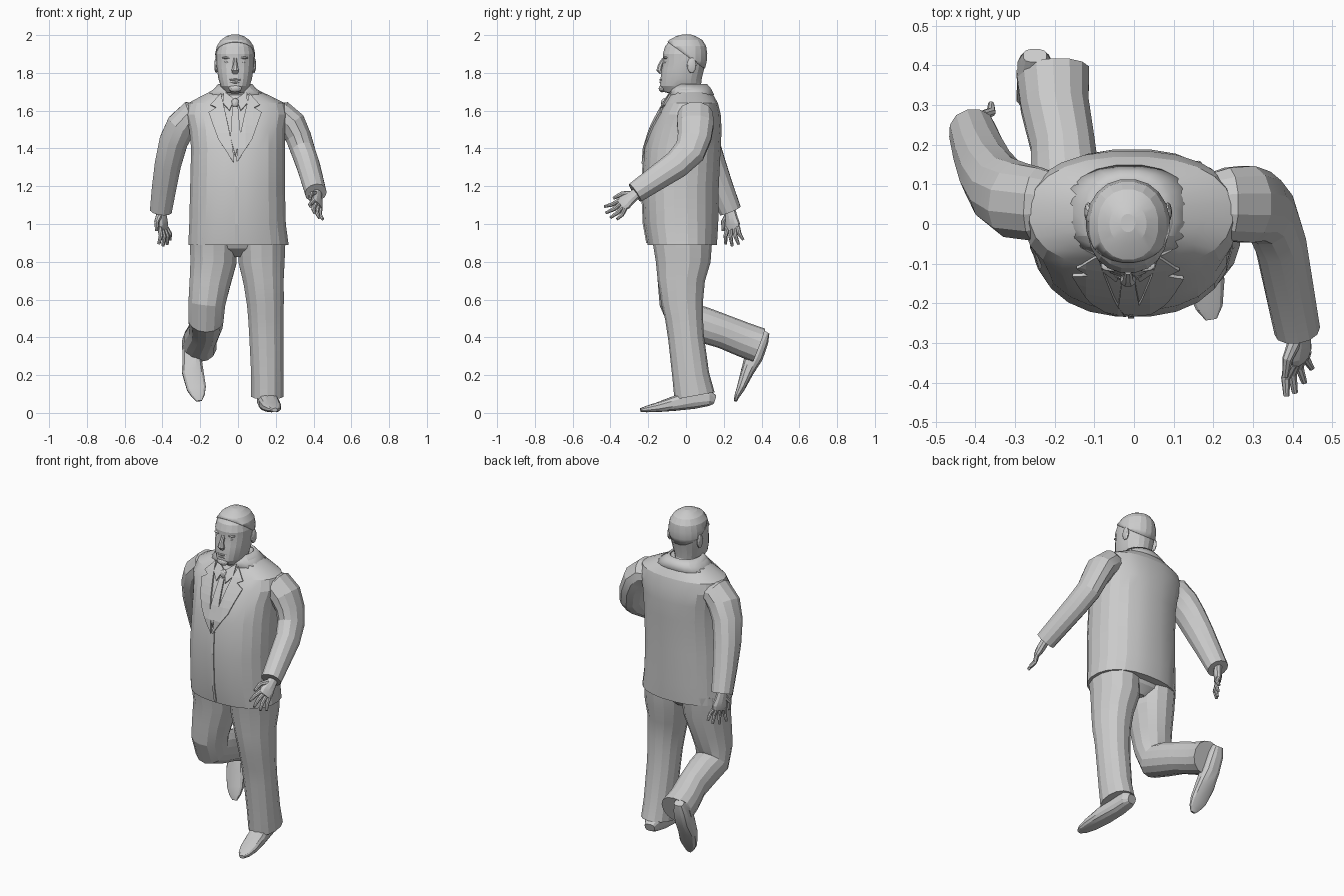
import bpy, bmesh, math
from mathutils import Vector
from mathutils.bvhtree import BVHTree

cube = bpy.data.objects.get("Cube")
if cube:
    bpy.data.objects.remove(cube, do_unlink=True)

GREY = (0.6, 0.6, 0.6, 1.0)
grey = bpy.data.materials.new("plain_grey")
grey.use_nodes = True
grey.diffuse_color = GREY
grey.node_tree.nodes["Principled BSDF"].inputs["Base Color"].default_value = GREY


def finish(name, bm, smooth=True):
    """Turn a bmesh into a named object in the one material."""
    bmesh.ops.recalc_face_normals(bm, faces=bm.faces)
    mesh = bpy.data.meshes.new(name)
    bm.to_mesh(mesh)
    bm.free()
    mesh.materials.append(grey)
    obj = bpy.data.objects.new(name, mesh)
    bpy.context.collection.objects.link(obj)
    if smooth:
        bpy.ops.object.select_all(action='DESELECT')
        obj.select_set(True)
        bpy.context.view_layer.objects.active = obj
        bpy.ops.object.shade_smooth_by_angle(angle=math.radians(15))
    return obj


def loft(rings, sides, power, capped=True):
    """Skin superellipse rings given as (centre, half axis u, half axis v)."""
    bm = bmesh.new()
    loops = []
    for centre, u, v in rings:
        loop = []
        for i in range(sides):
            a = math.tau * (i + 0.5) / sides
            c, s = math.cos(a), math.sin(a)
            c = math.copysign(abs(c) ** (2 / power), c)
            s = math.copysign(abs(s) ** (2 / power), s)
            loop.append(bm.verts.new(centre + u * c + v * s))
        loops.append(loop)
    for a, b in zip(loops, loops[1:]):
        for i in range(sides):
            j = (i + 1) % sides
            bm.faces.new((a[i], a[j], b[j], b[i]))
    if capped:
        bm.faces.new(loops[0])
        bm.faces.new(loops[-1])
    return bm


def stack(rows, sides=20, power=2.3, capped=True):
    """Upright form from rows of (z, left x, right x, front y, back y)."""
    rings = []
    for z, x0, x1, y0, y1 in rows:
        rings.append((Vector(((x0 + x1) / 2, (y0 + y1) / 2, z)),
                      Vector(((x1 - x0) / 2, 0, 0)), Vector((0, (y1 - y0) / 2, 0))))
    return loft(rings, sides, power, capped)


def limb(name, rows, ref=(1, 0, 0), sides=12, power=2.1):
    """Tube along rows of (x, y, z, half width along ref, half depth)."""
    pts = [Vector(r[:3]) for r in rows]
    rings = []
    for i, row in enumerate(rows):
        t = (pts[min(i + 1, len(pts) - 1)] - pts[max(i - 1, 0)]).normalized()
        u = Vector(ref)
        u = (u - t * u.dot(t)).normalized()
        rings.append((pts[i], u * row[3], t.cross(u) * row[4]))
    return finish(name, loft(rings, sides, power))


def ball(name, loc, size):
    bm = bmesh.new()
    bmesh.ops.create_icosphere(bm, subdivisions=2, radius=1)
    bmesh.ops.scale(bm, vec=size, verts=bm.verts)
    bmesh.ops.translate(bm, vec=loc, verts=bm.verts)
    return finish(name, bm)


# Jacket body
jacket = stack([
    (.89, -.265, .27, -.205, .165), (1, -.26, .255, -.225, .172),
    (1.2, -.255, .25, -.235, .175), (1.4, -.25, .25, -.22, .185),
    (1.5, -.26, .25, -.19, .19), (1.58, -.28, .265, -.15, .185),
    (1.64, -.265, .25, -.115, .17), (1.675, -.2, .18, -.092, .15),
    (1.72, -.11, .08, -.07, .12)], sides=24)
surface = BVHTree.FromBMesh(jacket)
finish("jacket", jacket)


def plate(name, outline, lift=.006):
    """Thin panel, outlined in x and z, laid over the jacket front."""
    bm = bmesh.new()
    bm.faces.new([bm.verts.new((x, 0, z)) for x, z in outline])
    for axis in ((1, 0, 0), (0, 0, 1)):
        for k in range(-10, 90):
            bmesh.ops.bisect_plane(bm, geom=bm.verts[:] + bm.edges[:] + bm.faces[:],
                                   plane_co=Vector(axis) * k * .04, plane_no=axis)
    for v in bm.verts:
        hit = surface.ray_cast(Vector((v.co.x, -1, v.co.z)), Vector((0, 1, 0)))[0]
        v.co.y = (hit.y if hit else -.07) - lift
    obj = finish(name, bm, False)
    mod = obj.modifiers.new("thickness", 'SOLIDIFY')
    mod.thickness = .009
    mod.offset = 0


# Lapels, shirt collar, pockets, tie and front opening
MID = -.015
LAPEL = [(.075, 1.69), (.13, 1.63), (.1, 1.615), (.14, 1.59), (.09, 1.45),
         (.005, 1.32), (.012, 1.4), (.045, 1.56)]
COLLAR = [(.06, 1.7), (.065, 1.64), (.03, 1.6), (.005, 1.66)]
for side, s in (("left", 1), ("right", -1)):
    for part, shape in (("lapel", LAPEL), ("shirt_collar", COLLAR)):
        plate(side + "_" + part, [(MID + s * x, z) for x, z in shape])
plate("front_opening", [(MID, 1.33), (.0, 1.33), (.0, .9), (MID, .9)], .001)
plate("tie", [(-.03, 1.62), (0, 1.62), (.015, 1.46), (MID, 1.36), (-.04, 1.46)])
ball("tie_knot", (MID, -.115, 1.64), (.022, .018, .026))

# Jacket collar around the neck
collar = finish("jacket_collar", stack([
    (1.685, -.175, .15, -.092, .15), (1.715, -.128, .1, -.084, .135),
    (1.742, -.105, .075, -.07, .112)], capped=False))
collar.modifiers.new("thickness", 'SOLIDIFY').thickness = .012

# Head and neck, with the hair as a thin shell over the crown
HEAD = [(1.66, -.06, .09, .08), (1.69, -.085, .092, .078), (1.7, -.12, .088, .06),
        (1.73, -.138, .08, .078), (1.77, -.136, .085, .09), (1.82, -.13, .097, .098),
        (1.86, -.122, .107, .101), (1.9, -.124, .11, .103), (1.94, -.112, .104, .094),
        (1.97, -.088, .085, .074), (1.99, -.05, .05, .045), (1.998, -.02, .025, .018)]
head = stack([(z, MID - w, MID + w, f, b) for z, f, b, w in HEAD], power=2.15)
hair = head.copy()
finish("head", head)
bmesh.ops.bisect_plane(hair, geom=hair.verts[:] + hair.edges[:] + hair.faces[:],
                       plane_co=(0, .01, 1.885), plane_no=(0, .08, .11), clear_inner=True)
bmesh.ops.translate(hair, vec=(0, 0, .001), verts=hair.verts)
hair = finish("hair", hair)
shell = hair.modifiers.new("thickness", 'SOLIDIFY')
shell.thickness = .008
shell.offset = 0

# Face
limb("nose", [(MID, -.118, 1.875, .01, .01), (MID, -.136, 1.84, .013, .014),
              (MID, -.142, 1.815, .021, .017), (MID, -.13, 1.8, .016, .012)], sides=8)
for part, z, size in (("upper_lip", 1.764, (.034, .014, .007)),
                      ("lower_lip", 1.75, (.028, .014, .008)),
                      ("chin", 1.717, (.036, .018, .02))):
    ball(part, (MID, -.127, z), size)
for side, s in (("left", 1), ("right", -1)):
    ball(side + "_eye", (MID + s * .04, -.103, 1.857), (.017, .012, .008))
    ball(side + "_brow", (MID + s * .042, -.106, 1.88), (.028, .014, .007))
    ball(side + "_ear", (MID + s * .1, .03, 1.84), (.011, .025, .042))

# Sleeves
limb("left_sleeve", [
    (.16, .05, 1.58, .07, .05), (.235, .05, 1.575, .095, .078), (.285, .05, 1.53, .1, .078),
    (.32, .045, 1.46, .092, .07), (.345, .02, 1.385, .085, .066),
    (.37, -.05, 1.315, .075, .064), (.412, -.27, 1.165, .056, .058)], (0, 1, 0))
limb("right_sleeve", [
    (-.17, .05, 1.58, .07, .05), (-.245, .05, 1.575, .095, .08), (-.3, .06, 1.52, .098, .082),
    (-.34, .085, 1.44, .09, .078), (-.37, .13, 1.32, .082, .072),
    (-.39, .18, 1.2, .07, .067), (-.408, .235, 1.07, .06, .06)], (0, 1, 0))


def hand(side, wrist, forward, across):
    """Palm, four fanned fingers and a thumb; across points to the thumb."""
    w, f, a = Vector(wrist), Vector(forward).normalized(), Vector(across).normalized()
    palm = [(-.01, .028, .024), (.04, .036, .024), (.075, .045, .021), (.1, .038, .015)]
    limb(side + "_palm", [(*(w + f * d), x, y) for d, x, y in palm], a, 10)
    curl = f.cross(a) * (.012 if side == "left" else -.012)
    for i, length in enumerate((.075, .095, .1, .09)):
        k = i - 1.5
        base = w + f * .09 + a * k * .021
        tip = base + (f + a * k * .22).normalized() * length
        mid = (base + tip) / 2 + curl
        limb(side + "_finger", [(*base, .012, .013), (*mid, .011, .012), (*tip, .007, .008)], a, 8)
    base = w + f * .025 + a * .02
    mid, tip = base + f * .035 + a * .035, base + f * .085 + a * .045
    limb(side + "_thumb", [(*base, .018, .018), (*mid, .013, .013), (*tip, .008, .008)],
         f.cross(a), 8)


hand("left", (.418, -.265, 1.16), (.0, -.8, -.62), (-.55, -.5, .65))
hand("right", (-.408, .235, 1.07), (.12, .15, -1), (-.65, -1, 0))

# Trousers
finish("trouser_seat", stack([(.825, -.04, .04, -.08, .07), (.87, -.2, .2, -.14, .11),
                              (.95, -.24, .24, -.18, .14)]))
limb("left_trouser_leg", [
    (.125, -.02, .93, .13, .16), (.125, -.015, .8, .125, .145), (.135, -.025, .7, .11, .125),
    (.145, -.02, .58, .1, .11), (.147, -.01, .5, .095, .1), (.15, 0, .4, .092, .095),
    (.155, .025, .2, .087, .098), (.155, .045, .09, .087, .108)], sides=14)
limb("right_trouser_leg", [
    (-.13, -.02, .93, .13, .16), (-.13, -.015, .8, .125, .14), (-.15, -.03, .68, .11, .12),
    (-.165, -.035, .58, .1, .105), (-.17, -.01, .5, .095, .1), (-.17, .08, .47, .09, .095),
    (-.18, .2, .43, .083, .09), (-.2, .3, .39, .088, .092), (-.205, .385, .358, .094, .094)],
    sides=14)

# Shoes, heel to toe
limb("left_shoe", [
    (.14, .15, .07, .03, .025), (.145, .12, .08, .045, .045), (.15, .04, .075, .05, .055),
    (.165, -.06, .05, .055, .04), (.18, -.15, .03, .05, .026), (.19, -.21, .02, .035, .017),
    (.195, -.24, .015, .015, .01)], power=2.8)
limb("right_shoe", [
    (-.25, .425, .43, .03, .02), (-.25, .395, .385, .045, .045), (-.245, .36, .3, .05, .05),
    (-.24, .325, .22, .058, .035), (-.22, .29, .13, .052, .022), (-.21, .27, .09, .035, .014),
    (-.205, .262, .063, .015, .008)], power=2.8)
